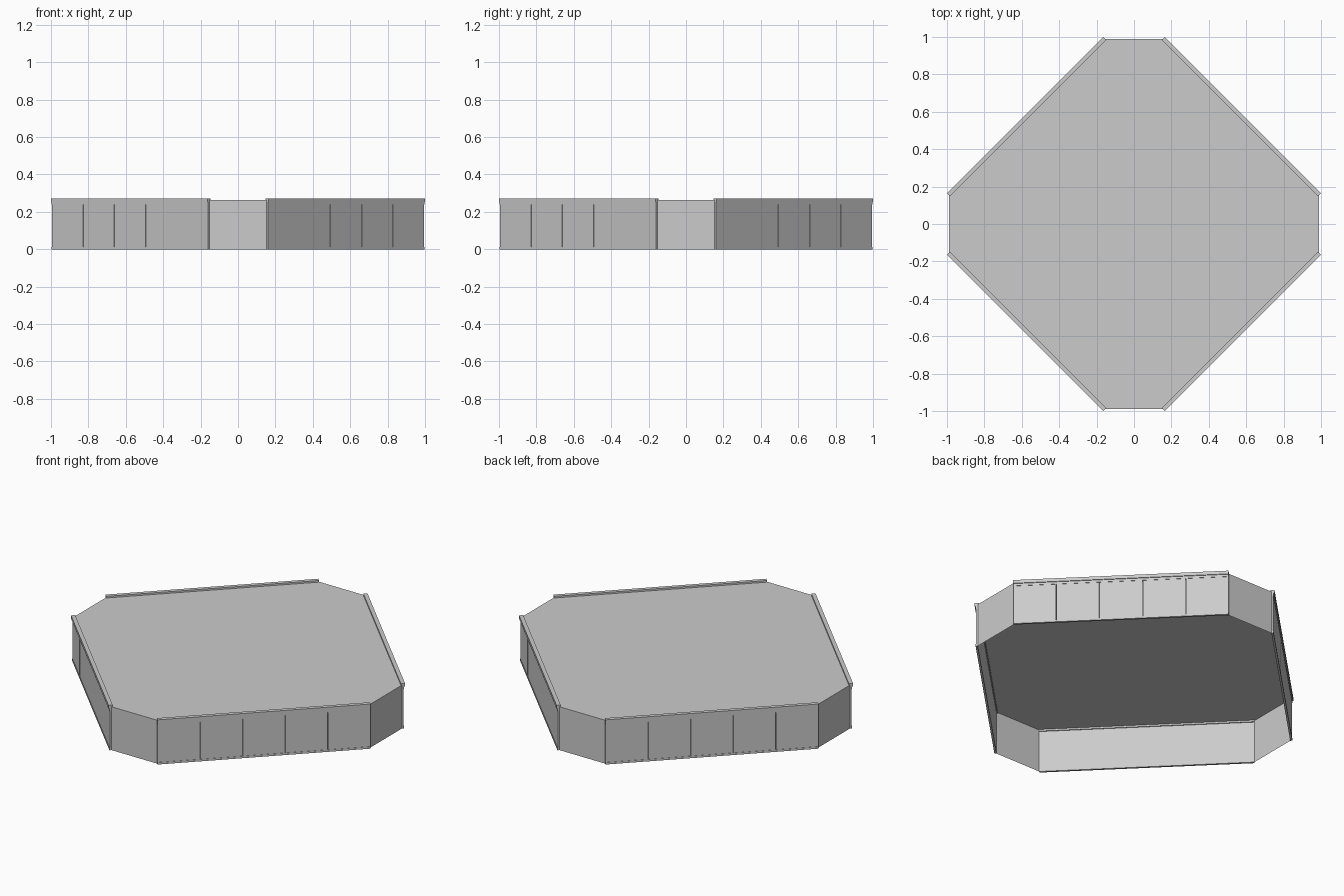
import bpy, bmesh, math
from mathutils import Matrix

if "Cube" in bpy.data.objects:
    bpy.data.objects.remove(bpy.data.objects["Cube"])

A, B = 0.988, 0.152            # octagon corner coordinates
TOP = 0.262                    # roof height
DIST = (A + B) / math.sqrt(2)  # centre to long diagonal side
LENGTH = (A - B) * math.sqrt(2)
PANELS = 5


def finish(bm, name):
    mesh = bpy.data.meshes.new(name)
    bmesh.ops.recalc_face_normals(bm, faces=bm.faces)
    bm.to_mesh(mesh)
    bm.free()
    obj = bpy.data.objects.new(name, mesh)
    bpy.context.collection.objects.link(obj)
    return obj


def add_box(bm, rot, d0, d1, u0, u1, z0, z1):
    """Box on a side: d = outward distance from wall, u = along wall."""
    m = (rot @ Matrix.Translation((DIST + (d0 + d1) / 2, (u0 + u1) / 2, (z0 + z1) / 2))
         @ Matrix.Diagonal((d1 - d0, u1 - u0, z1 - z0, 1)))
    bmesh.ops.create_cube(bm, size=1, matrix=m)


# Octagonal shell: flat roof and eight walls, open underneath
bm = bmesh.new()
outline = [(A, -B), (A, B), (B, A), (-B, A), (-A, B), (-A, -B), (-B, -A), (B, -A)]
low = [bm.verts.new((x, y, 0)) for x, y in outline]
high = [bm.verts.new((x, y, TOP)) for x, y in outline]
bm.faces.new(high)
for i in range(8):
    j = (i + 1) % 8
    bm.faces.new((low[i], low[j], high[j], high[i]))
bm.normal_update()
finish(bm, "roof_and_walls")
shell = bpy.data.objects["roof_and_walls"]
if shell.data.polygons[0].normal.z < 0:
    shell.data.flip_normals()

# Cladding and trims on the four long diagonal sides
h = LENGTH / 2
step = LENGTH / PANELS
for k, side in enumerate(("back_right", "back_left", "front_left", "front_right")):
    rot = Matrix.Rotation(math.radians(45 + 90 * k), 4, 'Z')

    # Row of wall panels with narrow seams
    bm = bmesh.new()
    for i in range(PANELS):
        u = -h + i * step
        gap0 = 0.0015 if i > 0 else 0
        gap1 = 0.0015 if i < PANELS - 1 else 0
        add_box(bm, rot, 0, 0.010, u + gap0, u + step - gap1, 0.012, 0.238)
    finish(bm, side + "_panels")

    # Base strip and stepped parapet trim
    bm = bmesh.new()
    add_box(bm, rot, 0, 0.012, -h, h, 0, 0.012)
    finish(bm, side + "_base_strip")
    bm = bmesh.new()
    add_box(bm, rot, 0, 0.012, -h, h, 0.238, 0.252)
    add_box(bm, rot, -0.006, 0.017, -h, h, 0.252, 0.272)
    finish(bm, side + "_parapet_trim")
